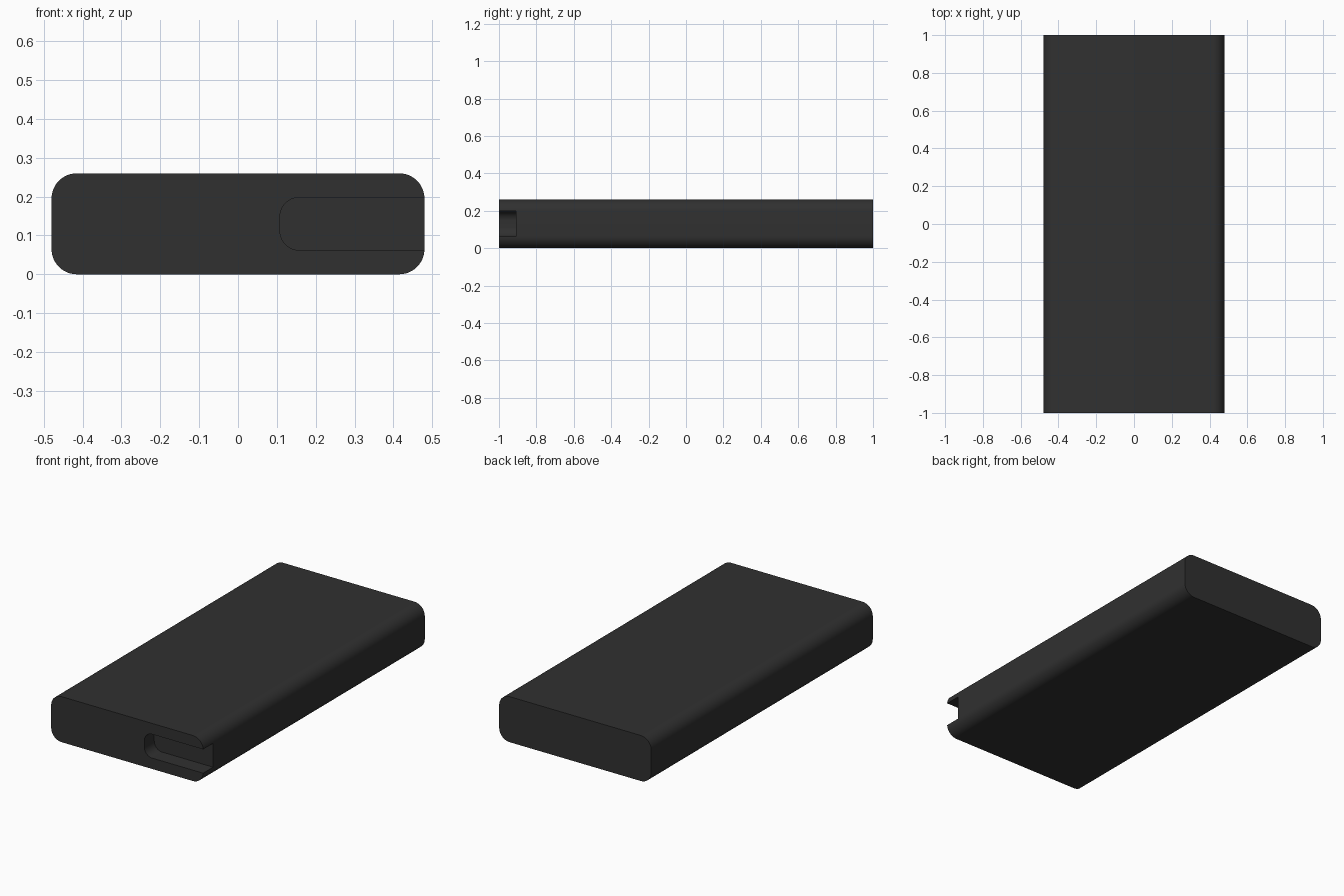
import bpy, bmesh
from math import cos, sin, pi

if "Cube" in bpy.data.objects:
    bpy.data.objects.remove(bpy.data.objects["Cube"])


def rounded_prism(name, x0, x1, z0, z1, radius, y0, y1, steps=12):
    """Rounded rectangle in the xz plane, extruded along y."""
    corners = [(x1 - radius, z1 - radius), (x0 + radius, z1 - radius),
               (x0 + radius, z0 + radius), (x1 - radius, z0 + radius)]
    bm = bmesh.new()
    ring = []
    for q, (cx, cz) in enumerate(corners):
        for i in range(steps + 1):
            a = (q + i / steps) * pi / 2
            ring.append(bm.verts.new((cx + radius * cos(a), y0, cz + radius * sin(a))))
    face = bm.faces.new(ring)
    out = bmesh.ops.extrude_face_region(bm, geom=[face])
    moved = [v for v in out["geom"] if isinstance(v, bmesh.types.BMVert)]
    bmesh.ops.translate(bm, verts=moved, vec=(0, y1 - y0, 0))
    bmesh.ops.recalc_face_normals(bm, faces=bm.faces)
    mesh = bpy.data.meshes.new(name)
    bm.to_mesh(mesh)
    bm.free()
    obj = bpy.data.objects.new(name, mesh)
    bpy.context.collection.objects.link(obj)
    return obj


# Slab body with rounded long edges
body = rounded_prism("case_body", -0.48, 0.48, 0, 0.26, 0.065, -1, 1)
mat = bpy.data.materials.new("dark_plastic")
mat.diffuse_color = (0.03, 0.03, 0.03, 1)
mat.use_nodes = True
mat.node_tree.nodes["Principled BSDF"].inputs["Base Color"].default_value = mat.diffuse_color
body.data.materials.append(mat)

# Port slot in the front, open through the right side
cutter = rounded_prism("slot_cutter", 0.108, 0.7, 0.062, 0.198, 0.05, -1.1, -0.91)
cutter.data.materials.append(mat)
cutter.hide_render = True
cut = body.modifiers.new("slot", "BOOLEAN")
cut.operation = "DIFFERENCE"
cut.solver = "EXACT"
cut.object = cutter

bpy.context.view_layer.objects.active = body
body.select_set(True)
bpy.ops.object.modifier_apply(modifier=cut.name)
bpy.data.objects.remove(cutter)
bpy.ops.object.shade_smooth_by_angle()
